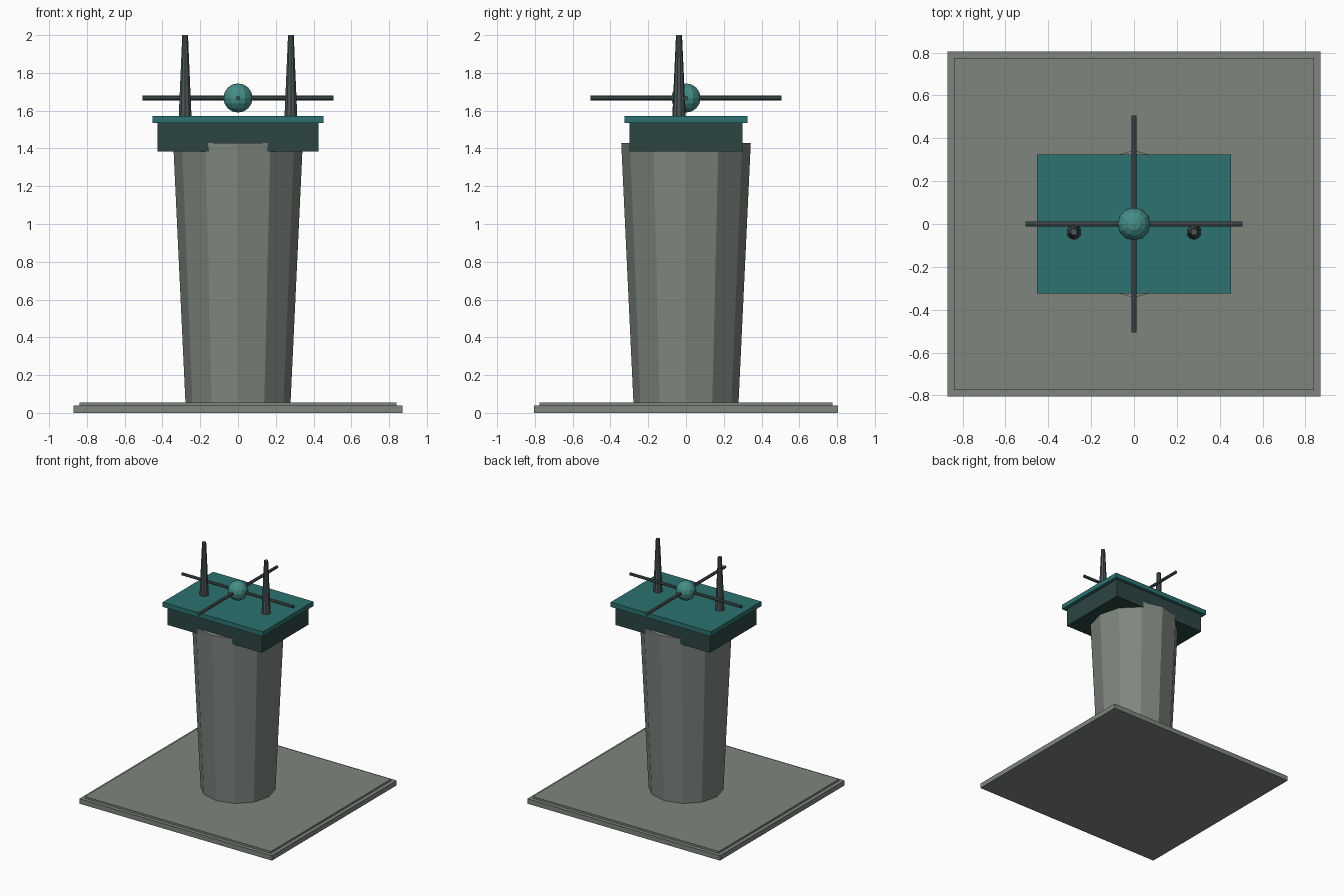
import bpy
from math import pi

if "Cube" in bpy.data.objects:
    bpy.data.objects.remove(bpy.data.objects["Cube"])


def mat(name, rgb):
    m = bpy.data.materials.new(name)
    m.diffuse_color = (*rgb, 1)
    m.use_nodes = True
    m.node_tree.nodes["Principled BSDF"].inputs["Base Color"].default_value = m.diffuse_color
    return m


STONE = mat("stone", (0.21, 0.235, 0.21))
DARK_TEAL = mat("dark_teal", (0.025, 0.06, 0.055))
TEAL = mat("teal", (0.025, 0.17, 0.16))
LIGHT_TEAL = mat("light_teal", (0.06, 0.27, 0.25))
METAL = mat("dark_metal", (0.07, 0.09, 0.095))


def finish(name, m):
    o = bpy.context.object
    o.name = name
    o.data.materials.append(m)
    return o


def slab(name, hx, hy, z0, z1, m):
    bpy.ops.mesh.primitive_cube_add(size=1, location=(0, 0, (z0 + z1) / 2))
    o = finish(name, m)
    o.scale = (2 * hx, 2 * hy, z1 - z0)
    bpy.ops.object.transform_apply(location=False, rotation=False, scale=True)


def taper(name, sides, r0, r1, length, loc, m, rot=(0, 0, 0)):
    bpy.ops.mesh.primitive_cone_add(vertices=sides, radius1=r0, radius2=r1,
                                    depth=length, location=loc, rotation=rot)
    return finish(name, m)


# Stepped base
slab("base_plate", 0.87, 0.805, 0, 0.04, STONE)
slab("base_step", 0.84, 0.775, 0.04, 0.055, STONE)

# Twelve-sided column, wider at the top
taper("column", 12, 0.278, 0.343, 1.38, (0, 0, 0.74), STONE)

# Head block and cap
slab("head_block", 0.425, 0.3, 1.385, 1.535, DARK_TEAL)
slab("cap_plate", 0.453, 0.325, 1.535, 1.573, TEAL)

# Pair of spikes
for side, x in (("left", -0.28), ("right", 0.28)):
    taper(side + "_spike", 10, 0.036, 0.016, 0.44, (x, -0.037, 1.78), METAL)

# Ball with crossed rods
bpy.ops.mesh.primitive_uv_sphere_add(segments=12, ring_count=8, radius=0.077,
                                     location=(0, 0, 1.667))
finish("ball", LIGHT_TEAL)
taper("cross_rod_x", 8, 0.012, 0.012, 1.01, (0, 0, 1.667), METAL, (0, pi / 2, 0))
taper("cross_rod_y", 8, 0.012, 0.012, 1.01, (0, 0, 1.667), METAL, (pi / 2, 0, 0))
